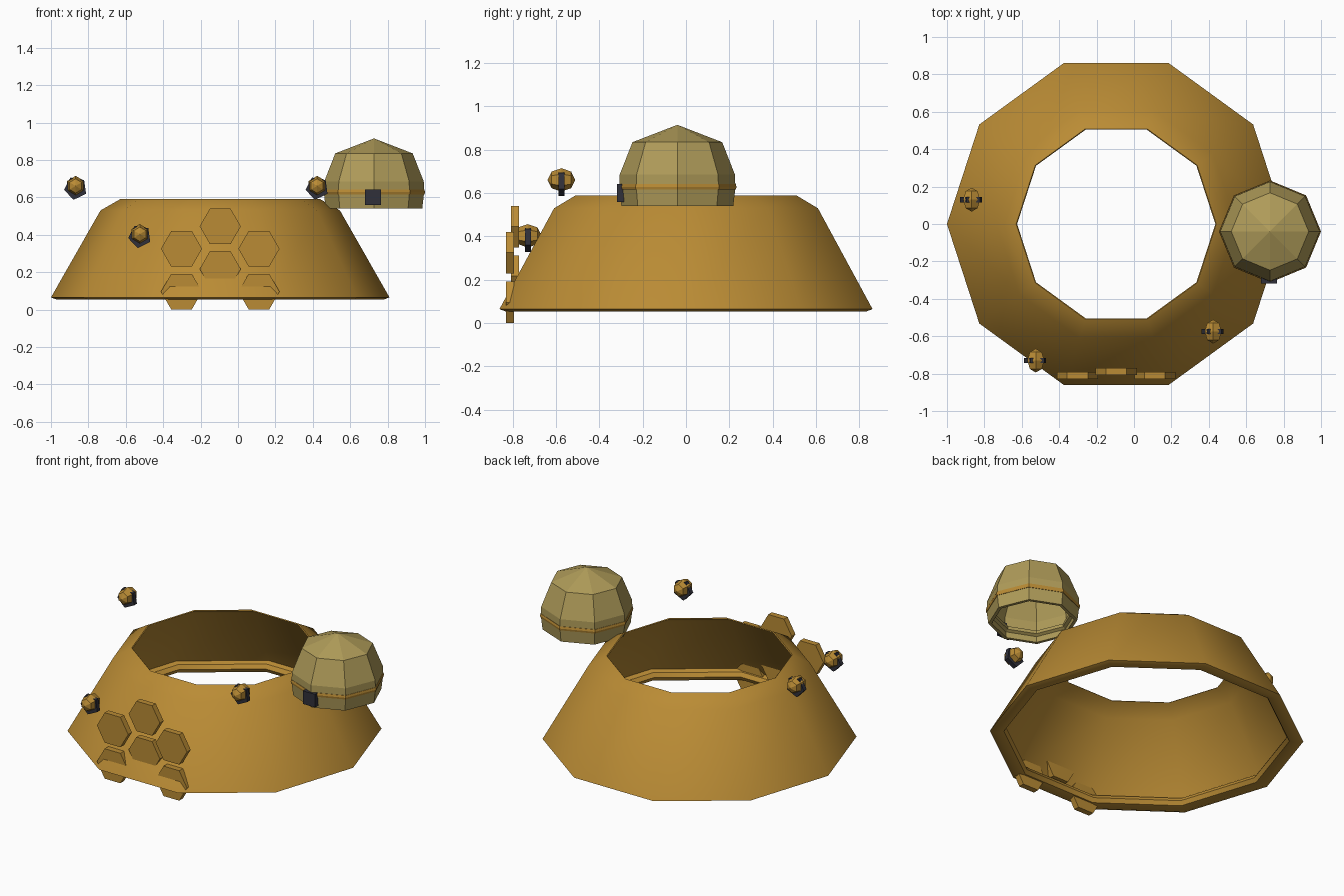
import bpy, bmesh, math
from mathutils import Matrix, Vector

if "Cube" in bpy.data.objects:
    bpy.data.objects.remove(bpy.data.objects["Cube"])


def material(name, rgb):
    m = bpy.data.materials.new(name)
    m.diffuse_color = (*rgb, 1)
    m.use_nodes = True
    m.node_tree.nodes["Principled BSDF"].inputs["Base Color"].default_value = m.diffuse_color
    return m


GOLD = material("gold", (0.49, 0.26, 0.035))
KHAKI = material("khaki", (0.43, 0.33, 0.10))
DARK = material("dark_grey", (0.03, 0.03, 0.042))


def finish(name, bm, mat, loc=(0, 0, 0), smooth=False):
    bmesh.ops.recalc_face_normals(bm, faces=bm.faces)
    me = bpy.data.meshes.new(name)
    bm.to_mesh(me)
    bm.free()
    me.materials.append(mat)
    for p in me.polygons:
        p.use_smooth = smooth
    ob = bpy.data.objects.new(name, me)
    ob.location = loc
    bpy.context.collection.objects.link(ob)
    return ob


def lathe(name, profile, sides, mat, loc, smooth=False):
    """Revolve a closed loop of (radius, z) points about z; radius 0 becomes a single tip."""
    bm = bmesh.new()
    rings = []
    for r, z in profile:
        if r == 0:
            rings.append([bm.verts.new((0, 0, z))] * sides)
        else:
            rings.append([bm.verts.new((r * math.cos(math.tau * i / sides),
                                        r * math.sin(math.tau * i / sides), z))
                          for i in range(sides)])
    for a, b in zip(rings, rings[1:] + rings[:1]):
        for i in range(sides):
            j = (i + 1) % sides
            vs = list(dict.fromkeys((a[i], a[j], b[j], b[i])))
            if len(vs) > 2:
                bm.faces.new(vs)
    ob = finish(name, bm, mat, loc, smooth)
    if smooth:
        bpy.context.view_layer.objects.active = ob
        ob.select_set(True)
        bpy.ops.object.shade_smooth_by_angle(angle=math.radians(40))
        ob.select_set(False)
    return ob


# Ten-sided flared skirt with a rolled lip inside its lower edge
lathe("skirt", [(0.905, 0.065), (0.64, 0.53), (0.535, 0.59), (0.53, 0.585),
                (0.63, 0.525), (0.855, 0.125), (0.825, 0.115), (0.81, 0.09),
                (0.825, 0.065), (0.875, 0.054)],
      10, GOLD, (-0.095, 0, 0), smooth=True)

# Honeycomb plates on the front
for n, (x, y, z) in enumerate([(-0.095, -0.788, 0.445), (-0.095, -0.788, 0.217),
                               (-0.302, -0.811, 0.325), (0.112, -0.811, 0.325),
                               (-0.302, -0.811, 0.096), (0.112, -0.811, 0.096)]):
    bm = bmesh.new()
    bmesh.ops.create_cone(bm, cap_ends=True, segments=6, radius1=0.11, radius2=0.11,
                          depth=0.037, matrix=Matrix.Rotation(math.pi / 2, 4, 'X'))
    # keep two points of each hexagon on the x axis
    if max(v.co.x for v in bm.verts) < 0.105:
        bmesh.ops.rotate(bm, verts=bm.verts, matrix=Matrix.Rotation(math.pi / 6, 3, 'Y'))
    finish(f"honeycomb_plate_{n + 1}", bm, GOLD, (x, y, z))

# Eight-sided hollow dome with its band and front latch
C = (0.727, -0.04, 0)
lathe("dome", [(0.258, 0.54), (0.268, 0.625), (0.266, 0.685), (0.207, 0.835), (0, 0.915),
               (0, 0.895), (0.195, 0.822), (0.25, 0.68), (0.25, 0.62), (0.225, 0.61),
               (0.225, 0.59), (0.243, 0.58), (0.238, 0.54)],
      8, KHAKI, C)
lathe("dome_band", [(0.262, 0.616), (0.27, 0.616), (0.273, 0.628), (0.27, 0.641), (0.262, 0.641)],
      8, GOLD, C)
bm = bmesh.new()
bmesh.ops.create_cube(bm, size=1, matrix=Matrix.Diagonal((0.085, 0.034, 0.083, 1)))
finish("dome_latch", bm, DARK, (0.722, -0.302, 0.6))

# Small hovering bees: faceted gold body with a dark disc around the middle
for n, p in enumerate([(-0.868, 0.13, 0.655), (-0.525, -0.73, 0.397), (0.423, -0.575, 0.655)]):
    bm = bmesh.new()
    bmesh.ops.create_uvsphere(bm, u_segments=6, v_segments=4, radius=1,
                              matrix=Matrix.Rotation(math.pi / 2, 4, 'X'))
    for v in bm.verts:
        v.co = Vector((v.co.x * 0.052, v.co.y * 0.064, v.co.z * 0.054))
    finish(f"bee_body_{n + 1}", bm, GOLD, (p[0], p[1], p[2] + 0.006))
    bm = bmesh.new()
    bmesh.ops.create_cone(bm, cap_ends=True, segments=5, radius1=0.063, radius2=0.063, depth=0.028,
                          matrix=Matrix.Rotation(math.radians(10), 4, 'Y') @ Matrix.Rotation(math.pi / 2, 4, 'X'))
    if min(v.co.z for v in bm.verts) > -0.058:
        bmesh.ops.rotate(bm, verts=bm.verts, matrix=Matrix.Rotation(math.pi, 3, 'Y'))
    finish(f"bee_stripe_{n + 1}", bm, DARK, (p[0], p[1], p[2] - 0.006))
